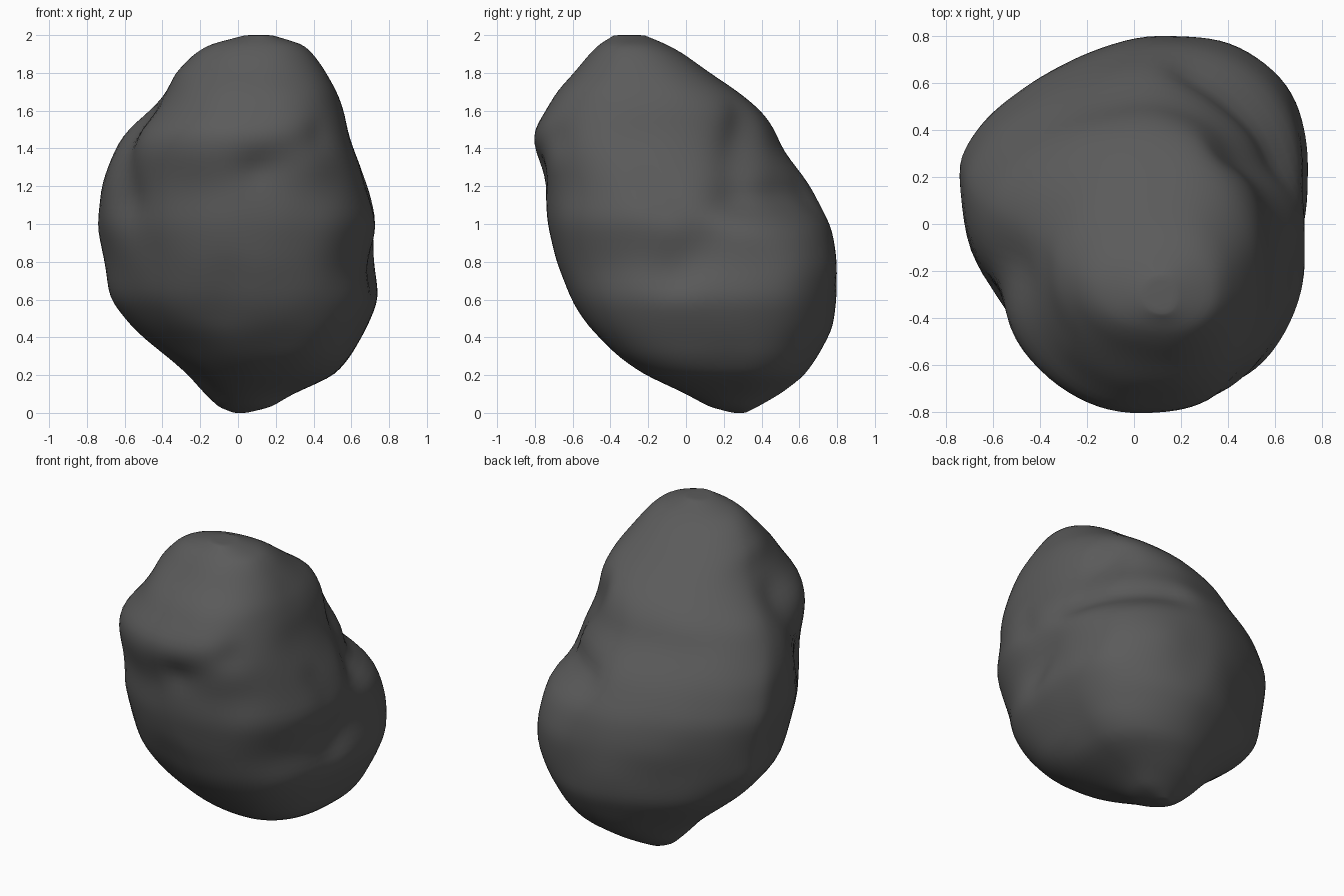
import bpy
import bmesh
import math
from mathutils import Vector, noise
from mathutils.geometry import intersect_point_line

cube = bpy.data.objects.get("Cube")
if cube:
    bpy.data.objects.remove(cube, do_unlink=True)

SEGMENTS, RINGS = 96, 72

# Boulder outline: height, x min, x max, y min, y max
OUTLINE = [
    (0, -.02, .04, .25, .31),
    (.03, -.1, .17, .13, .37),
    (.1, -.17, .29, 0, .5),
    (.2, -.26, .51, -.22, .63),
    (.3, -.38, .6, -.36, .7),
    (.45, -.56, .68, -.51, .78),
    (.6, -.68, .745, -.61, .8),
    (.8, -.71, .72, -.69, .805),
    (1, -.75, .745, -.735, .765),
    (1.2, -.725, .69, -.74, .66),
    (1.4, -.65, .61, -.81, .51),
    (1.5, -.59, .58, -.805, .47),
    (1.6, -.47, .56, -.745, .4),
    (1.7, -.38, .525, -.685, .28),
    (1.8, -.33, .465, -.59, .13),
    (1.9, -.23, .395, -.51, -.01),
    (1.95, -.15, .345, -.46, -.1),
    (2, .04, .18, -.38, -.22),
]

# Squareness of the quarters: height, back left, back right, front right, front left
CORNERS = [
    (0, 2, 2, 2, 2),
    (.25, 2.1, 1.7, 2.1, 2.9),
    (.6, 2.3, 1.4, 2, 2.6),
    (.8, 2.7, 1.5, 2, 2.5),
    (.95, 2.5, 1.6, 2, 2.5),
    (1.12, 1.75, 1.65, 2, 2.5),
    (1.4, 2, 1.85, 2.1, 2.5),
    (1.7, 2.3, 2, 2.4, 2.4),
    (2, 2.2, 2, 2, 2.2),
]

# Where the widest point lies between front and back, on each side
WIDEST_LEFT = [(0, .6), (.75, .61), (1.05, .47), (2, .5)]
WIDEST_RIGHT = [(0, .6), (1, .65), (1.5, .65), (2, .5)]

# Creases and swellings: path, width, depth (negative swells outward)
RELIEF = [
    ([(.69, -.06, .72), (.68, .1, .95), (.58, .32, 1.09),
      (.45, .5, 1.14), (.25, .64, 1.15)], .09, .045),
    ([(.4, .32, 1.55), (.52, .25, 1.3), (.6, .22, 1.1)], .1, .04),
    ([(.63, -.2, 1.2), (.68, -.1, 1.05)], .06, .04),
    ([(.1, -.76, 1.3), (.4, -.66, 1.45)], .08, .04),
    ([(-.55, -.2, 1.5), (-.55, -.32, 1.15)], .14, .07),
    ([(-.05, -.7, .72), (-.1, -.6, .5)], .1, .02),
]


def sample(table, z):
    for low, high in zip(table, table[1:]):
        if z <= high[0]:
            t = (z - low[0]) / (high[0] - low[0])
            return Vector([a + (b - a) * t for a, b in zip(low[1:], high[1:])])
    return Vector(table[-1][1:])


def soft_sample(table, z):
    # Rounds off the joints between rows, fading out at both ends
    d = .045 * z * (2 - z)
    return (sample(table, z - d) + sample(table, z) * 2 + sample(table, z + d)) / 4


def fraction(table, z):
    for low, high in zip(table, table[1:]):
        if z <= high[0]:
            return low[1] + (high[1] - low[1]) * (z - low[0]) / (high[0] - low[0])
    return table[-1][1]


def path_distance(p, path):
    best = math.inf
    for a, b in zip(path, path[1:]):
        a, b = Vector(a), Vector(b)
        t = intersect_point_line(p, a, b)[1]
        best = min(best, (p - a.lerp(b, max(0, min(1, t)))).length)
    return best


def ring_points(z):
    x0, x1, y0, y1 = soft_sample(OUTLINE, z)
    corners = soft_sample(CORNERS, z)
    core_x = x0 + .55 * (x1 - x0)
    for j in range(SEGMENTS):
        angle = math.tau * (j + .5) / SEGMENTS
        c, s = math.cos(angle), math.sin(angle)
        power = corners[int(angle / (math.pi / 2))]
        k = (abs(c) ** power + abs(s) ** power) ** (-1 / power)
        widest = fraction(WIDEST_LEFT if c > 0 else WIDEST_RIGHT, z)
        core = Vector((core_x, y0 + widest * (y1 - y0), z))
        reach_x = x1 - core.x if c > 0 else core.x - x0
        reach_y = y1 - core.y if s > 0 else core.y - y0
        arm = Vector((reach_x * c * k, reach_y * s * k, 0))
        p = core + arm
        push = .008 * noise.noise(p * 4)
        for path, width, depth in RELIEF:
            push -= depth * math.exp(-(path_distance(p, path) / width) ** 2)
        yield p + arm.normalized() * push


# Boulder skin: stacked rings closed at both ends
bm = bmesh.new()
rings = []
for i in range(RINGS + 1):
    z = 1 - math.cos(math.pi * i / RINGS)
    rings.append([bm.verts.new(p) for p in ring_points(z)])
for low, high in zip(rings, rings[1:]):
    for j in range(SEGMENTS):
        n = (j + 1) % SEGMENTS
        bm.faces.new((low[j], low[n], high[n], high[j]))
for ring in (rings[0], rings[-1]):
    cap = bm.faces.new(ring)
    bmesh.ops.poke(bm, faces=[cap])
for _ in range(3):
    bmesh.ops.smooth_vert(bm, verts=bm.verts, factor=.5,
                          use_axis_x=True, use_axis_y=True, use_axis_z=True)
bmesh.ops.recalc_face_normals(bm, faces=bm.faces)

mesh = bpy.data.meshes.new("boulder")
bm.to_mesh(mesh)
bm.free()
boulder = bpy.data.objects.new("boulder", mesh)
bpy.context.collection.objects.link(boulder)

# Dark grey stone
stone = bpy.data.materials.new("dark_grey_stone")
stone.use_nodes = True
colour = (.105, .105, .105, 1)
stone.diffuse_color = colour
stone.node_tree.nodes["Principled BSDF"].inputs["Base Color"].default_value = colour
mesh.materials.append(stone)

bpy.ops.object.select_all(action="DESELECT")
boulder.select_set(True)
bpy.context.view_layer.objects.active = boulder
bpy.ops.object.shade_smooth_by_angle(angle=math.radians(40))
